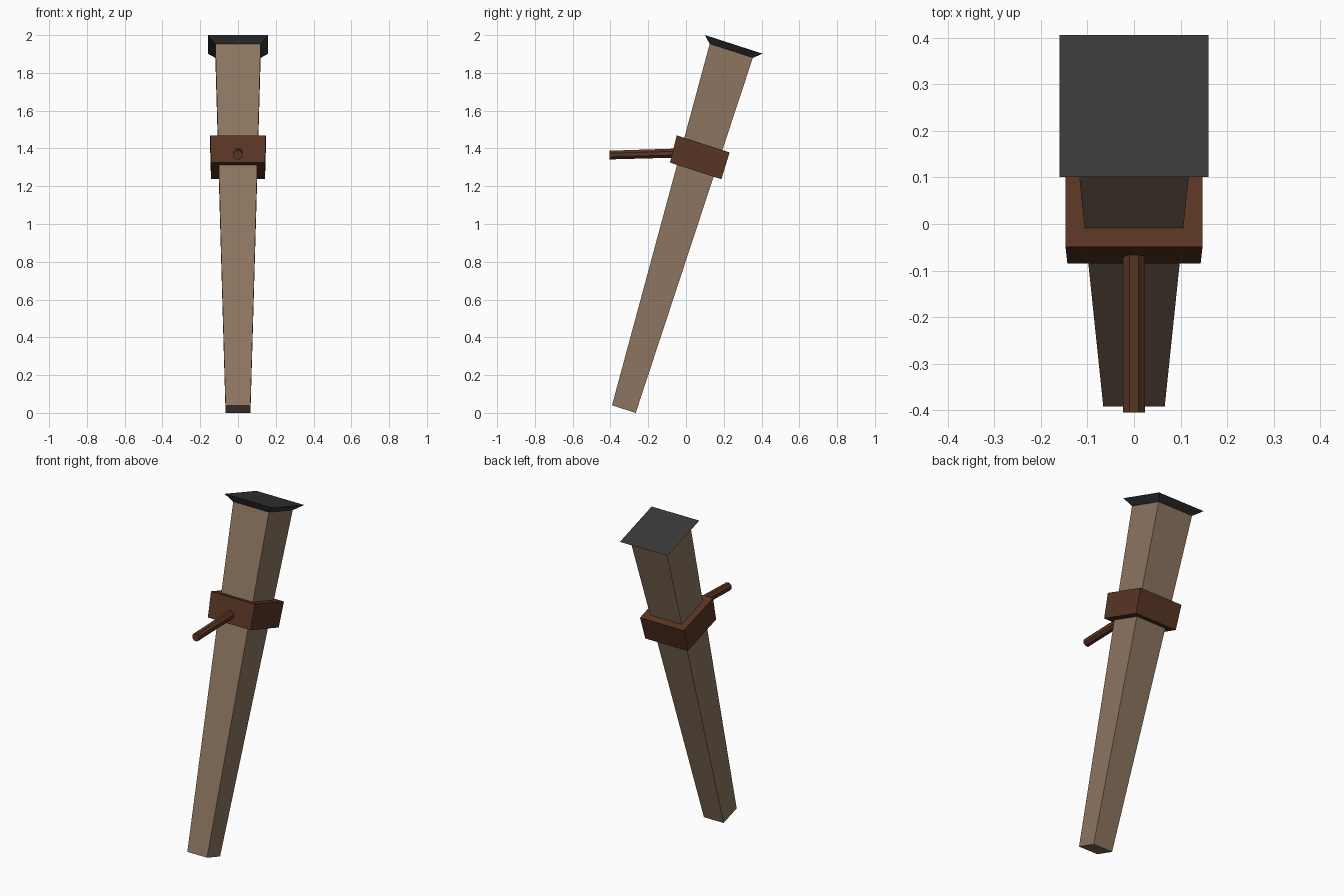
import bpy, bmesh, math
from mathutils import Vector

if "Cube" in bpy.data.objects:
    bpy.data.objects.remove(bpy.data.objects["Cube"])

TILT = math.radians(17.9)


def material(name, rgb):
    m = bpy.data.materials.new(name)
    m.diffuse_color = (*rgb, 1)
    m.use_nodes = True
    m.node_tree.nodes["Principled BSDF"].inputs["Base Color"].default_value = m.diffuse_color
    return m


def loft(name, sections, mat):
    """Skin a solid through matching rings of points."""
    bm = bmesh.new()
    rings = [[bm.verts.new(p) for p in ring] for ring in sections]
    n = len(rings[0])
    for a, b in zip(rings, rings[1:]):
        for i in range(n):
            j = (i + 1) % n
            bm.faces.new((a[i], a[j], b[j], b[i]))
    bm.faces.new(rings[0][::-1])
    bm.faces.new(rings[-1])
    bmesh.ops.recalc_face_normals(bm, faces=bm.faces)
    mesh = bpy.data.meshes.new(name)
    bm.to_mesh(mesh)
    bm.free()
    mesh.materials.append(mat)
    ob = bpy.data.objects.new(name, mesh)
    bpy.context.collection.objects.link(ob)
    return ob


def square(y, z, half):
    """Square section leaning back by TILT, centred on (0, y, z)."""
    u = Vector((0, math.cos(TILT), -math.sin(TILT))) * half
    return [Vector((sx * half, y, z)) + sy * u
            for sx, sy in ((-1, -1), (1, -1), (1, 1), (-1, 1))]


def octagon(y, z, r):
    """Upright octagon facing -y with a flat on top."""
    angles = [math.pi / 8 + k * math.pi / 4 for k in range(8)]
    return [Vector((r * math.cos(a), y, z + r * math.sin(a))) for a in angles]


wood = material("light_wood", (0.27, 0.18, 0.12))
dark_wood = material("dark_wood", (0.10, 0.036, 0.017))
metal = material("dark_metal", (0.04, 0.04, 0.04))

# Tapered leaning post
loft("post", [square(-0.329, 0.02, 0.066), square(0.24, 1.918, 0.12)], wood)

# Flared cap on the top end
loft("cap", [square(0.24, 1.917, 0.121), square(0.253, 1.951, 0.16)], metal)

# Collar around the post
loft("collar", [square(0.051, 1.281, 0.143), square(0.091, 1.424, 0.147)], dark_wood)

# Handle peg sticking out of the collar front
loft("handle", [octagon(-0.405, 1.365, 0.025), octagon(-0.03, 1.376, 0.026)], dark_wood)
